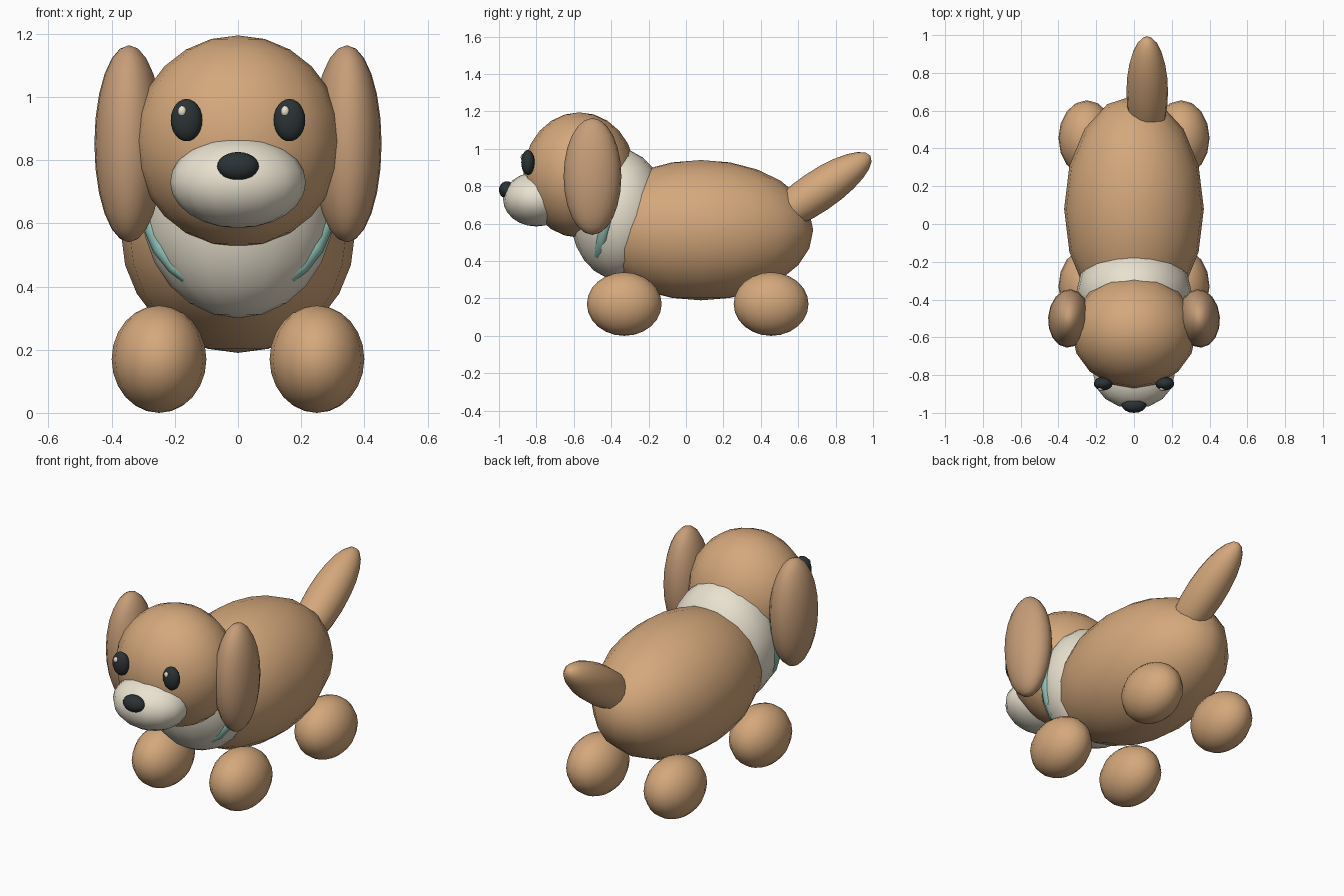
import bpy
from math import radians

if "Cube" in bpy.data.objects:
    bpy.data.objects.remove(bpy.data.objects["Cube"])


def material(name, rgb):
    m = bpy.data.materials.new(name)
    m.diffuse_color = (*rgb, 1)
    m.use_nodes = True
    m.node_tree.nodes["Principled BSDF"].inputs["Base Color"].default_value = m.diffuse_color
    return m


TAN = material("tan", (0.66, 0.39, 0.20))
EAR = material("ear_tan", (0.57, 0.34, 0.19))
CREAM = material("cream", (0.82, 0.76, 0.63))
DARK = material("dark", (0.025, 0.033, 0.036))
TEAL = material("teal", (0.28, 0.56, 0.48))


def finish(name, mat):
    o = bpy.context.object
    o.name = name
    o.data.materials.append(mat)
    bpy.ops.object.shade_smooth()
    return o


def ellipsoid(name, centre, radii, mat, rot=(0, 0, 0), seg=16, rings=12):
    bpy.ops.mesh.primitive_uv_sphere_add(segments=seg, ring_count=rings, radius=1,
                                         location=centre,
                                         rotation=[radians(a) for a in rot])
    bpy.context.object.scale = radii
    return finish(name, mat)


# Body, chest ruff and head
ellipsoid("body", (0, 0.08, 0.565), (0.37, 0.60, 0.375), TAN)
ellipsoid("chest", (0, -0.36, 0.65), (0.305, 0.26, 0.35), CREAM)
ellipsoid("head", (0, -0.57, 0.86), (0.33, 0.30, 0.335), TAN)

# Collar, mostly sunk into the chest
bpy.ops.mesh.primitive_torus_add(major_radius=0.28, minor_radius=0.03,
                                 major_segments=24, minor_segments=8,
                                 location=(0, -0.415, 0.66),
                                 rotation=(radians(77), 0, 0))
finish("collar", TEAL)

# Muzzle and nose
ellipsoid("muzzle", (0, -0.80, 0.73), (0.215, 0.178, 0.145), CREAM)
ellipsoid("nose", (0, -0.957, 0.78), (0.066, 0.043, 0.046), DARK)

# Paired parts
for side, s in (("left", 1), ("right", -1)):
    ellipsoid(f"{side}_ear", (s * 0.345, -0.50, 0.852), (0.11, 0.155, 0.312), EAR,
              (0, 0, s * 4))
    ellipsoid(f"{side}_eye", (s * 0.163, -0.845, 0.927), (0.05, 0.036, 0.067), DARK)
    ellipsoid(f"{side}_eye_glint", (s * 0.163 - 0.014, -0.872, 0.955),
              (0.014, 0.012, 0.017), CREAM, seg=10, rings=8)
    for pos, y in (("front", -0.33), ("back", 0.455)):
        ellipsoid(f"{side}_{pos}_paw", (s * 0.25, y, 0.17), (0.15, 0.20, 0.17), TAN)

# Raised tail
ellipsoid("tail", (0.07, 0.70, 0.77), (0.11, 0.11, 0.345), TAN, (-56, 0, 0))
